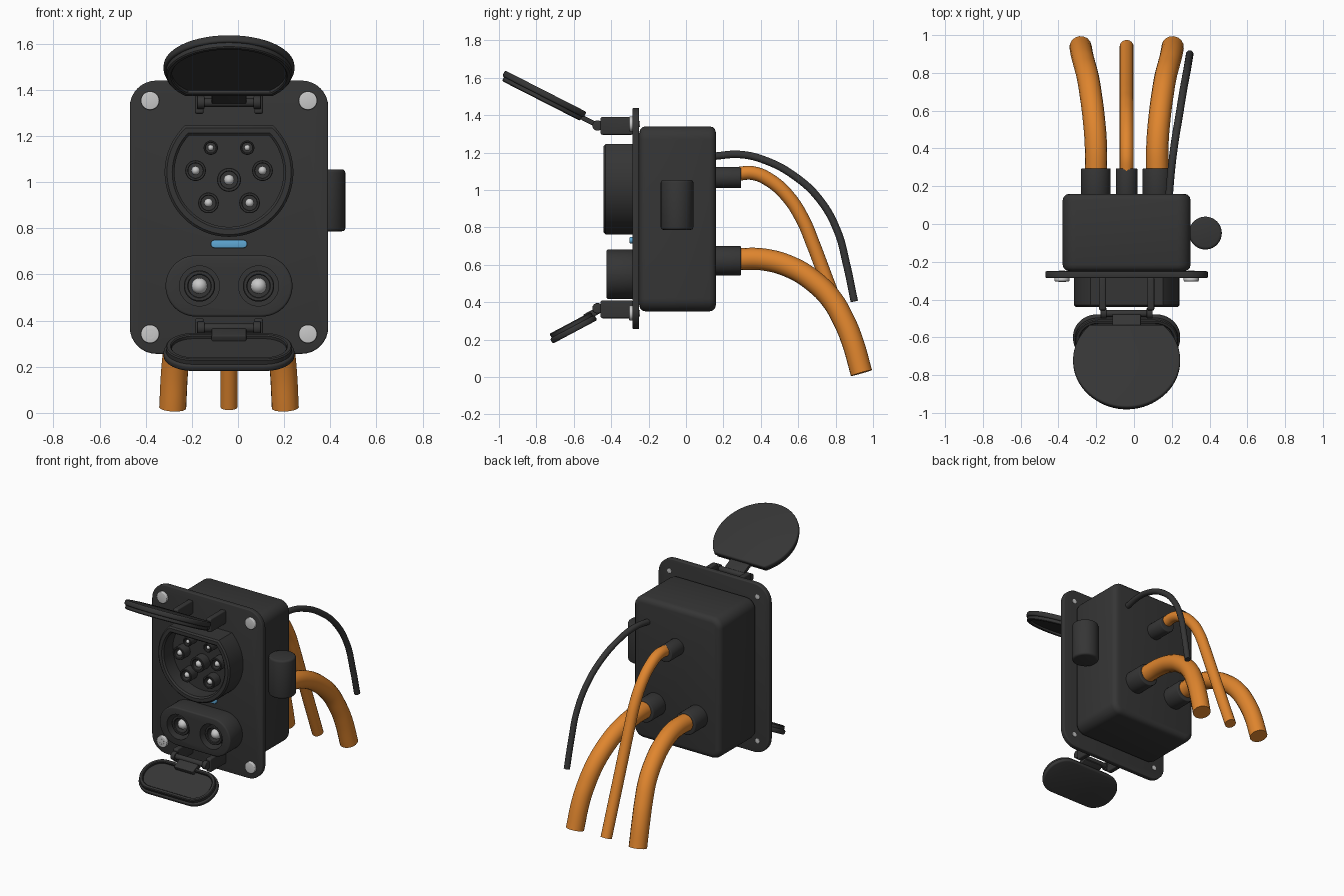
import bpy, bmesh, math
from mathutils import Matrix, Vector

if "Cube" in bpy.data.objects:
    bpy.data.objects.remove(bpy.data.objects["Cube"])

CX = -0.039  # symmetry line of the socket


def material(name, rgb):
    m = bpy.data.materials.new(name)
    m.diffuse_color = (*rgb, 1)
    m.use_nodes = True
    m.node_tree.nodes["Principled BSDF"].inputs["Base Color"].default_value = m.diffuse_color
    return m


DARK = material("dark_plastic", (0.036, 0.036, 0.036))
ORANGE = material("orange_cable", (0.74, 0.235, 0.027))
METAL = material("light_metal", (0.58, 0.58, 0.58))
BLUE = material("blue_light", (0.115, 0.39, 0.66))


def frame(origin, xaxis, yaxis):
    x, y = Vector(xaxis).normalized(), Vector(yaxis).normalized()
    return Matrix.Translation(origin) @ Matrix((x, y, x.cross(y))).transposed().to_4x4()


FRONT = frame((CX, 0, 0), (1, 0, 0), (0, 0, 1))   # local z points to -y
UP = frame((0, 0, 0), (1, 0, 0), (0, 1, 0))
SIDE = frame((CX, 0, 0), (0, 1, 0), (0, 0, 1))    # local z points to +x


# Outlines: each returns a function of inset giving a 2D loop
def rrect(cx, cy, w, h, r, n=8):
    def f(i):
        pts, rr = [], max(r - i, 0.001)
        for k, (sx, sy) in enumerate([(1, 1), (-1, 1), (-1, -1), (1, -1)]):
            for j in range(n + 1):
                a = math.pi / 2 * (k + j / n)
                pts.append((cx + sx * (w / 2 - i - rr) + rr * math.cos(a),
                            cy + sy * (h / 2 - i - rr) + rr * math.sin(a)))
        return pts
    return f


def circle(cx, cy, r, n=32):
    return lambda i: [(cx + (r - i) * math.cos(2 * math.pi * k / n),
                       cy + (r - i) * math.sin(2 * math.pi * k / n)) for k in range(n)]


def dshape(cy, r, flat, sign=1, n=56):
    """Circle cut by a flat on the +y (sign 1) or -y (sign -1) side."""
    def f(i):
        a0 = math.asin((flat - i) / (r - i))
        span = math.pi + 2 * a0
        return [((r - i) * math.cos(a0 - span * k / n),
                 cy + sign * (r - i) * math.sin(a0 - span * k / n)) for k in range(n + 1)]
    return f


def loft(name, loops, mat, M=FRONT):
    """Skin a list of (points, height) loops and cap both ends."""
    bm = bmesh.new()
    rings = [[bm.verts.new(M @ Vector((p[0], p[1], h))) for p in pts] for pts, h in loops]
    for a, b in zip(rings, rings[1:]):
        for k in range(len(a)):
            j = (k + 1) % len(a)
            bm.faces.new((a[k], a[j], b[j], b[k]))
    bm.faces.new(rings[0])
    bm.faces.new(rings[-1])
    bmesh.ops.recalc_face_normals(bm, faces=bm.faces)
    me = bpy.data.meshes.new(name)
    bm.to_mesh(me)
    bm.free()
    me.materials.append(mat)
    ob = bpy.data.objects.new(name, me)
    bpy.context.collection.objects.link(ob)
    return ob


def slab(name, shape, h0, h1, b, mat=DARK, M=FRONT):
    """Solid with rounded edges of size b."""
    steps = [(b * (1 - math.sin(t)), b * (1 - math.cos(t))) for t in (0, math.pi / 6, math.pi / 3, math.pi / 2)]
    loops = [(shape(i), h0 + d) for i, d in steps] + [(shape(i), h1 - d) for i, d in reversed(steps)]
    return loft(name, loops, mat, M)


def tub(name, shape, h0, h1, wall, floor, b=0.008, mat=DARK, M=FRONT):
    """Solid with a recess: rim at h1, floor at the given height."""
    s = 1 if h1 > h0 else -1
    return loft(name, [(shape(0), h0), (shape(0), h1 - s * b), (shape(b), h1), (shape(wall - b), h1),
                       (shape(wall), h1 - s * b), (shape(wall), floor)], mat, M)


def pin(name, x, z, r, h0, h1):
    dome = [(circle(x, z, r * math.cos(t), 20)(0), h1 - r + r * math.sin(t)) for t in (0, .4, .8, 1.2, 1.45)]
    loft(name, [(circle(x, z, r, 20)(0), h0)] + dome, METAL)


# Mounting plate, rear housing, side actuator
slab("mounting_plate", rrect(0, 0.848, 0.86, 1.184, 0.115), 0.25, 0.286, 0.007)
slab("rear_housing", rrect(0, 0.846, 0.678, 0.99, 0.07), -0.16, 0.25, 0.035)
slab("side_actuator", circle(0.378, -0.048, 0.087, 40), 0.787, 1.055, 0.014, DARK, UP)

# Corner screws with their tips showing at the back
for sx in (-1, 1):
    for z in (1.353, 0.342):
        x = sx * 0.342
        slab("screw_head", circle(x, z, 0.04), 0.28, 0.304, 0.005, METAL)
        slab("screw_tip", circle(x, z, 0.017, 16), 0.246, 0.28, 0.002, METAL)
loft("screw_socket", [(circle(-0.342, 0.342, 0.02)(0), 0.30), (circle(-0.342, 0.342, 0.02)(0), 0.306),
                      (circle(-0.342, 0.342, 0.016)(0), 0.306), (circle(-0.342, 0.342, 0.016)(0), 0.301)], METAL)

# Upper socket with seven contacts
tub("upper_socket", dshape(1.042, 0.279, 0.203), 0.28, 0.44, 0.043, 0.33, 0.01)
contacts = [(0, 1.01, 0.052, 0.023)]
for s in (-1, 1):
    contacts += [(s * 0.079, 1.149, 0.031, 0.013), (s * 0.145, 1.05, 0.045, 0.019), (s * 0.089, 0.91, 0.045, 0.019)]
for x, z, r, rp in contacts:
    tub("contact_sleeve", circle(x, z, r, 28), 0.325, 0.40, r * 0.3, 0.34, 0.003)
    pin("contact_pin", x, z, rp, 0.335, 0.40)

# Status light
slab("status_light", rrect(-0.0, 0.732, 0.158, 0.034, 0.0165), 0.28, 0.302, 0.005, BLUE)

# Lower socket with two round wells cut in
lower = slab("lower_socket", rrect(0, 0.55, 0.55, 0.265, 0.132, 12), 0.28, 0.425, 0.01)
for s in (-1, 1):
    x = s * 0.128
    cutter = loft("well_cutter", [(circle(x, 0.55, 0.087)(0), 0.32), (circle(x, 0.55, 0.087)(0), 0.5)], DARK)
    mod = lower.modifiers.new("well", "BOOLEAN")
    mod.operation, mod.solver, mod.object = "DIFFERENCE", "EXACT", cutter
    bpy.context.view_layer.objects.active = lower
    bpy.ops.object.modifier_apply(modifier=mod.name)
    bpy.data.objects.remove(cutter)
    tub("power_sleeve", circle(x, 0.55, 0.068), 0.315, 0.40, 0.02, 0.33, 0.004)
    pin("power_pin", x, 0.55, 0.035, 0.325, 0.405)

# Hinges: two arms, a barrel and a lid tab; then the open lids
for label, zc, zb, ang in (("upper", 1.343, 1.345, 27), ("lower", 0.362, 0.368, -28)):
    for s in (-1, 1):
        slab(label + "_hinge_arm", rrect(-0.37, zc, 0.175, 0.095, 0.012), s * 0.128 - 0.0185,
             s * 0.128 + 0.0185, 0.008, DARK, SIDE)
        slab(label + "_hinge_knuckle", circle(-0.473, zb, 0.028), s * 0.122 - 0.016, s * 0.122 + 0.016,
             0.004, DARK, SIDE)
    slab(label + "_hinge_barrel", circle(-0.473, zb, 0.019, 24), -0.125, 0.125, 0.003, DARK, SIDE)
    t = math.radians(ang)
    M = frame((CX, -0.473, zb), (1, 0, 0), (0, -math.cos(t), math.sin(t)))
    if label == "upper":
        slab("upper_lid_tab", rrect(0, 0.055, 0.15, 0.13, 0.008), -0.014, 0.012, 0.004, DARK, M)
        slab("upper_lid_cover", dshape(0.291, 0.2835, 0.206, -1), -0.038, -0.004, 0.01, DARK, M)
        tub("upper_lid_rim", dshape(0.291, 0.272, 0.196, -1), -0.006, 0.02, 0.024, 0.002, 0.005, DARK, M)
    else:
        slab("lower_lid_tab", rrect(0, 0.04, 0.15, 0.09, 0.008), -0.006, 0.03, 0.004, DARK, M)
        slab("lower_lid_cover", rrect(0, 0.166, 0.567, 0.27, 0.13, 12), 0.024, 0.055, 0.01, DARK, M)
        tub("lower_lid_rim", rrect(0, 0.166, 0.546, 0.25, 0.122, 12), 0.026, 0.0, 0.024, 0.018, 0.005, DARK, M)


# Cables and their glands
def cable(name, pts, r, mat):
    cu = bpy.data.curves.new(name, "CURVE")
    cu.dimensions = "3D"
    cu.bevel_depth, cu.bevel_resolution, cu.resolution_u, cu.use_fill_caps = r, 6, 8, True
    sp = cu.splines.new("BEZIER")
    sp.bezier_points.add(len(pts) - 1)
    for bp, p in zip(sp.bezier_points, pts):
        bp.co = p
        bp.handle_left_type = bp.handle_right_type = "AUTO"
    cu.materials.append(mat)
    ob = bpy.data.objects.new(name, cu)
    bpy.context.collection.objects.link(ob)
    bpy.ops.object.select_all(action="DESELECT")
    ob.select_set(True)
    bpy.context.view_layer.objects.active = ob
    bpy.ops.object.convert(target="MESH")


for s in (-1, 1):
    slab("power_gland", circle(s * 0.163, 0.622, 0.078, 36), -0.295, -0.15, 0.006)
    cable("power_cable", [(CX + s * (0.163 + dx), y, z) for dx, y, z in (
        (0, 0.25, 0.63), (0, 0.42, 0.628), (0.012, 0.57, 0.583), (0.027, 0.685, 0.51), (0.042, 0.775, 0.42),
        (0.06, 0.845, 0.30), (0.072, 0.89, 0.19), (0.081, 0.938, 0.022))], 0.059, ORANGE)
slab("signal_gland", circle(0, 1.067, 0.057, 36), -0.295, -0.15, 0.006)
cable("signal_cable", [(CX, y, z) for y, z in (
    (0.25, 1.08), (0.29, 1.088), (0.36, 1.09), (0.447, 1.053), (0.543, 0.968), (0.623, 0.845),
    (0.68, 0.71), (0.73, 0.578), (0.835, 0.3), (0.94, 0.025))], 0.037, ORANGE)
cable("control_cable", [
    (0.185, 0.14, 1.18), (0.198, 0.29, 1.19), (0.214, 0.42, 1.16), (0.24, 0.58, 1.075),
    (0.262, 0.714, 0.95), (0.28, 0.81, 0.78), (0.288, 0.858, 0.604), (0.295, 0.90, 0.405)], 0.02, DARK)

# Smooth shading with sharp edges kept
bpy.ops.object.select_all(action="SELECT")
bpy.ops.object.shade_smooth_by_angle(angle=math.radians(35))
